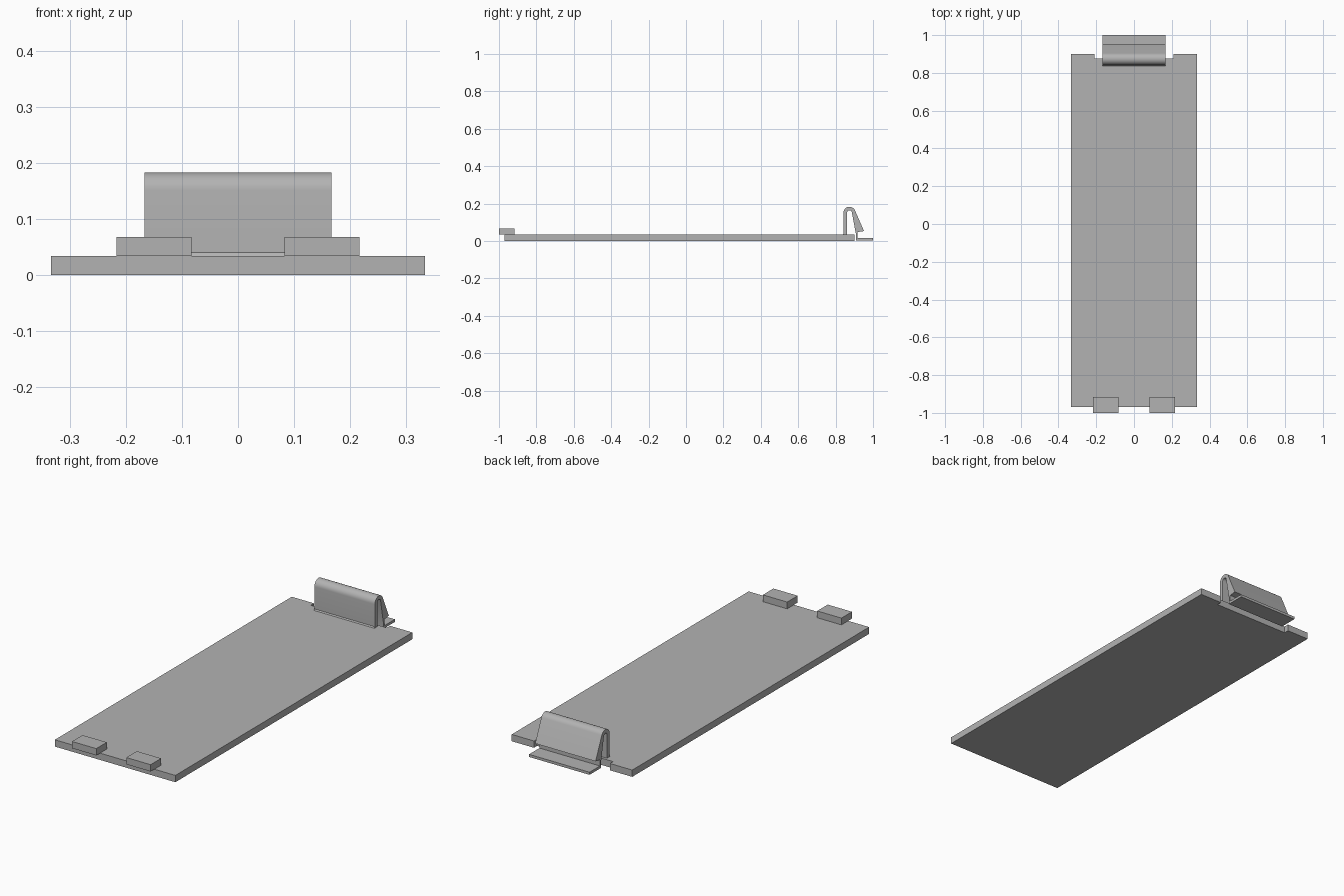
import bpy, bmesh
from math import sin, cos, radians
from mathutils import Vector

cube = bpy.data.objects.get("Cube")
if cube:
    bpy.data.objects.remove(cube, do_unlink=True)

grey = bpy.data.materials.new("plain grey plastic")
grey.use_nodes = True
colour = (0.45, 0.45, 0.45, 1)
grey.diffuse_color = colour
grey.node_tree.nodes["Principled BSDF"].inputs["Base Color"].default_value = colour


def extrude(name, points, offset, smooth=False):
    """Fill a closed outline and extrude it along offset."""
    bm = bmesh.new()
    face = bm.faces.new([bm.verts.new(p) for p in points])
    result = bmesh.ops.extrude_face_region(bm, geom=[face], use_keep_orig=True)
    moved = [v for v in result["geom"] if isinstance(v, bmesh.types.BMVert)]
    bmesh.ops.translate(bm, verts=moved, vec=Vector(offset))
    bmesh.ops.recalc_face_normals(bm, faces=bm.faces)
    mesh = bpy.data.meshes.new(name)
    bm.to_mesh(mesh)
    bm.free()
    mesh.materials.append(grey)
    obj = bpy.data.objects.new(name, mesh)
    bpy.context.collection.objects.link(obj)
    if smooth:
        bpy.ops.object.select_all(action='DESELECT')
        obj.select_set(True)
        bpy.context.view_layer.objects.active = obj
        bpy.ops.object.shade_smooth_by_angle(angle=radians(30))
    return obj


def arc(cy, cz, r, start, end, steps=14):
    angles = [radians(start + (end - start) * i / steps) for i in range(steps + 1)]
    return [(cy + r * cos(a), cz + r * sin(a)) for a in angles]


# Flat cover with a shallow notch behind the clip
half = [(0.333, -0.97), (0.333, 0.90), (0.21, 0.90), (0.21, 0.875)]
outline = half + [(-x, y) for x, y in reversed(half)]
thick = 0.034
extrude("cover_plate", [(x, y, 0) for x, y in outline], (0, 0, thick))

# Pair of locating tabs on the front edge
for side, x0 in (("left", 0.083), ("right", -0.217)):
    corners = [(x0, -1), (x0 + 0.134, -1), (x0 + 0.134, -0.917), (x0, -0.917)]
    extrude(side + "_tab", [(x, y, thick) for x, y in corners], (0, 0, 0.034))

# Spring clip: front wall with small fillet, arch, hook wedge, stem and lip
profile = [(0.862, 0.033), (0.837, 0.033), (0.839, 0.036), (0.842, 0.04)]
profile += arc(0.874, 0.151, 0.032, 180, 24)
profile += [(0.952, 0.053), (0.918, 0.048), (0.918, 0.017), (1, 0.017),
            (1, 0.004), (0.908, 0.004), (0.908, 0.04)]
profile += arc(0.874, 0.151, 0.013, 10, 180)
extrude("spring_clip", [(-0.167, y, z) for y, z in profile], (0.334, 0, 0), smooth=True)
